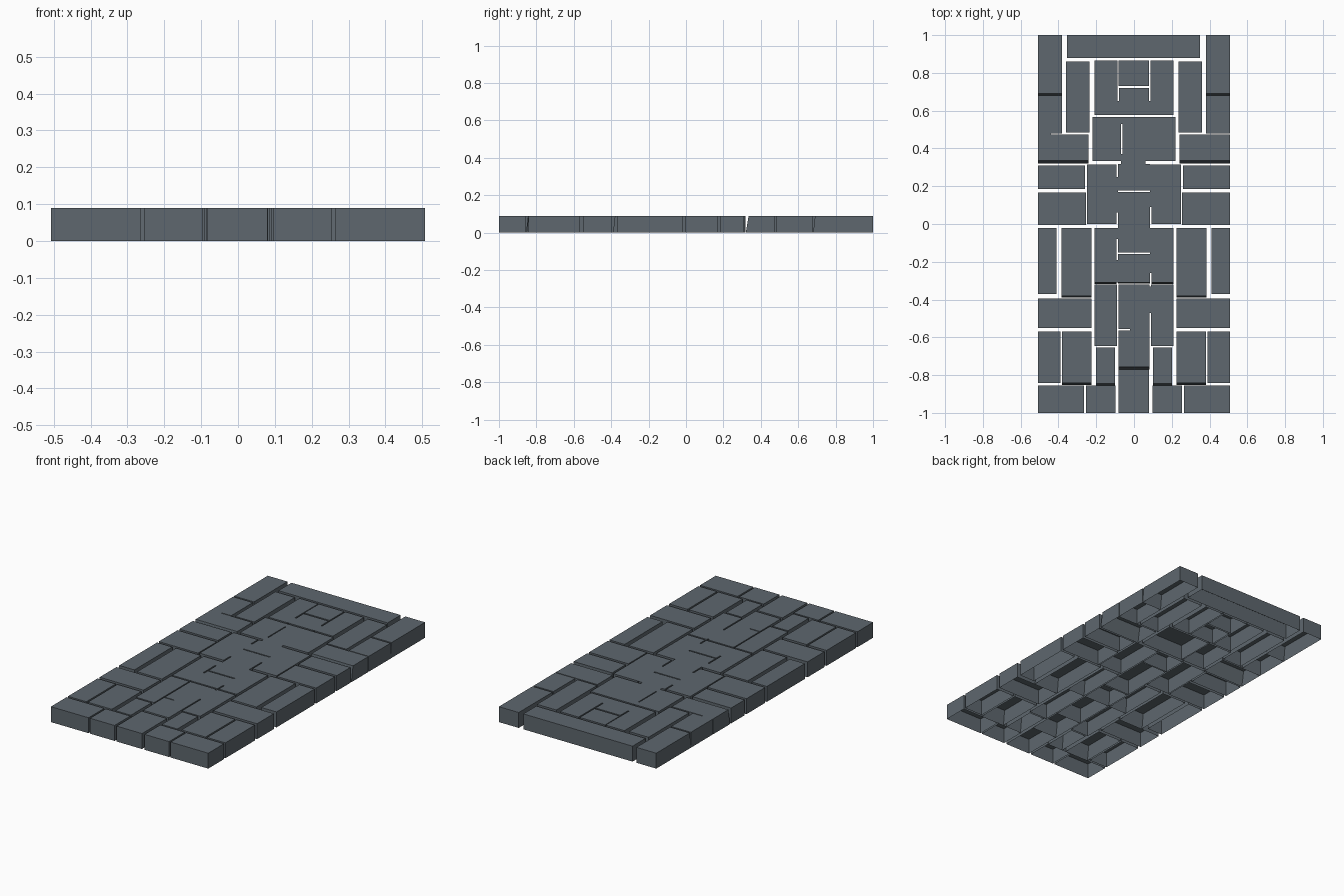
import bpy
import bmesh

cube = bpy.data.objects.get("Cube")
if cube:
    bpy.data.objects.remove(cube, do_unlink=True)

TOP = 0.09
EDGE = 0.508

stone = bpy.data.materials.new("slate grey stone")
stone.use_nodes = True
colour = (0.112, 0.136, 0.156, 1)
stone.diffuse_color = colour
stone.node_tree.nodes["Principled BSDF"].inputs["Base Color"].default_value = colour


def finish(name, bm):
    mesh = bpy.data.meshes.new(name)
    bm.to_mesh(mesh)
    bm.free()
    mesh.materials.append(stone)
    obj = bpy.data.objects.new(name, mesh)
    bpy.context.collection.objects.link(obj)
    return obj


def slab(name, x0, x1, y0, y1, skirt=0):
    """Hollow paving slab, open below; skirt leans the front wall outwards."""
    bm = bmesh.new()
    bmesh.ops.create_cube(bm, size=1)
    for v in bm.verts:
        low = v.co.z < 0
        front = y0 - skirt if low else y0
        v.co = (x0 if v.co.x < 0 else x1,
                front if v.co.y < 0 else y1,
                0 if low else TOP)
    base = [f for f in bm.faces if f.normal.z < -0.9]
    bmesh.ops.delete(bm, geom=base, context='FACES_ONLY')
    return finish(name, bm)


def pair(name, x0, x1, y0, y1, skirt=0):
    slab("left_" + name, x0, x1, y0, y1, skirt)
    slab("right_" + name, -x1, -x0, y0, y1, skirt)


def bridge(name, x0, x1, y0, y1):
    """Thin top skin closing part of a joint between two slabs."""
    bm = bmesh.new()
    corners = ((x0, y0), (x1, y0), (x1, y1), (x0, y1))
    bm.faces.new([bm.verts.new((x, y, TOP)) for x, y in corners])
    return finish(name, bm)


# Outer paving, mirrored on both sides
pair("back_corner_slab", 0.38, EDGE, 0.69, 1.0, 0.01)
pair("back_edge_slab", 0.38, EDGE, 0.48, 0.68)
pair("back_inner_slab", 0.235, 0.36, 0.485, 0.86)
pair("wide_back_slab", 0.24, EDGE, 0.335, 0.475, 0.015)
pair("middle_upper_slab", 0.26, EDGE, 0.185, 0.31)
pair("middle_lower_slab", 0.255, EDGE, -0.005, 0.168)
pair("narrow_edge_slab", 0.41, EDGE, -0.37, -0.02)
pair("long_inner_slab", 0.225, 0.385, -0.38, -0.02, 0.01)
pair("wide_front_slab", 0.225, EDGE, -0.55, -0.395)
pair("front_edge_slab", 0.39, EDGE, -0.842, -0.57)
pair("front_inner_slab", 0.225, 0.38, -0.842, -0.57, 0.01)
pair("front_corner_slab", 0.265, EDGE, -1.0, -0.855)
pair("front_row_slab", 0.097, 0.255, -1.0, -0.855)

# Back cap and the U-shaped stones around the small slab
slab("back_cap_slab", -0.355, 0.35, 0.88, 1.0)
pair("u_arm", 0.088, 0.208, 0.578, 0.865)
slab("u_base", -0.08, 0.08, 0.578, 0.72)
slab("u_centre_slab", -0.083, 0.08, 0.73, 0.865)

# Cracked slab behind the middle
slab("cracked_slab_right", -0.22, -0.068, 0.333, 0.566)
slab("cracked_slab_left", -0.062, 0.22, 0.333, 0.566)

# Middle column with its flanking stones
slab("middle_back_stone", -0.085, 0.085, 0.177, 0.317)
slab("middle_stone", -0.085, 0.085, -0.15, 0.17)
slab("middle_front_stone", -0.085, 0.085, -0.31, -0.158, 0.005)
pair("middle_flank", 0.093, 0.248, 0.0, 0.315)
pair("lower_flank", 0.093, 0.208, -0.31, -0.02, 0.008)

# Front column
pair("front_flank", 0.09, 0.208, -0.645, -0.32)
pair("small_front_slab", 0.1, 0.2, -0.845, -0.655, 0.01)
slab("front_column_back", -0.083, 0.082, -0.557, -0.32)
slab("front_column_front", -0.083, 0.082, -0.757, -0.563, 0.012)
slab("front_centre_slab", -0.083, 0.08, -1.0, -0.77)

# Skins where neighbouring stones run together
for side in (-1, 1):
    inner, outer = sorted((side * 0.08, side * 0.088))
    bridge("u_joint", inner, outer, 0.578, 0.65)
bridge("cracked_back_joint", -0.068, -0.062, 0.53, 0.566)
bridge("cracked_front_joint", -0.068, -0.062, 0.333, 0.37)
bridge("centre_back_joint", -0.068, 0.06, 0.317, 0.333)
bridge("right_upper_joint", -0.093, -0.085, 0.06, 0.25)
bridge("right_middle_joint", -0.093, -0.085, -0.08, -0.02)
bridge("right_lower_joint", -0.093, -0.085, -0.31, -0.19)
bridge("left_upper_joint", 0.085, 0.093, 0.09, 0.315)
bridge("left_lower_joint", 0.085, 0.093, -0.26, -0.02)
bridge("front_column_joint", -0.02, 0.082, -0.563, -0.557)
bridge("front_side_joint", 0.082, 0.09, -0.47, -0.33)
bridge("right_edge_joint", -EDGE, -0.44, 0.475, 0.48)
